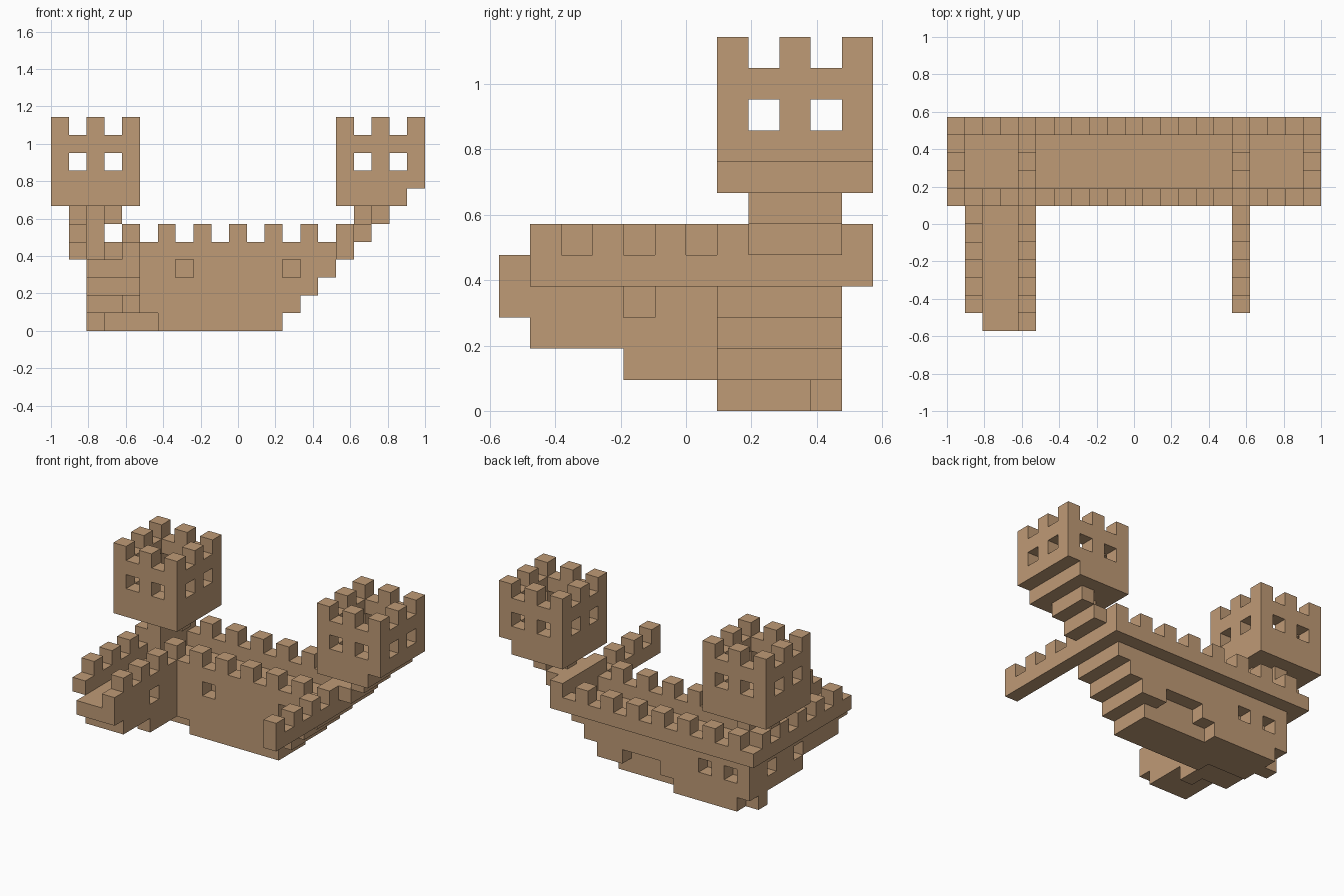
import bpy, bmesh

cube = bpy.data.objects.get("Cube")
if cube:
    bpy.data.objects.remove(cube, do_unlink=True)

U = 2 / 21                      # edge of one block
ORIGIN = (-10.5, -6.0, 0.0)     # block grid offset

mat = bpy.data.materials.new("tan_wood")
mat.use_nodes = True
COLOUR = (0.52, 0.325, 0.18, 1)
mat.diffuse_color = COLOUR
bsdf = next(n for n in mat.node_tree.nodes if n.type == 'BSDF_PRINCIPLED')
bsdf.inputs["Base Color"].default_value = COLOUR
bsdf.inputs["Roughness"].default_value = 0.8


def box(x0, x1, y0, y1, z0, z1):
    """Block cells of a box, both ends included."""
    return {(x, y, z) for x in range(x0, x1 + 1)
            for y in range(y0, y1 + 1) for z in range(z0, z1 + 1)}


def hull():
    c = set()
    # main body, stepping outwards to the right
    for z in range(4):
        c |= box(5 if z else 6, 12 + z, 7, 10, z, z)
    c -= box(8, 12, 10, 10, 0, 0)           # cut away keel at the back
    c |= box(3, 5, 8, 10, 0, 0) | {(2, 9, 0)}
    c |= box(2, 4, 7, 10, 1, 3)
    # forward arm, stepping upwards to the front
    c |= box(2, 4, 0, 6, 3, 3) | box(2, 4, 1, 6, 2, 2)
    c |= box(4, 4, 4, 6, 1, 1) | box(2, 3, 5, 6, 1, 1)
    # windows and back doorway
    c -= {(7, 7, 3), (13, 7, 3), (4, 4, 3), (3, 10, 2), (5, 10, 2),
          (2, 5, 2), (2, 8, 2)}
    c -= box(9, 11, 10, 10, 1, 1)
    return c


def deck_walls():
    c = box(1, 16, 11, 11, 4, 4) | box(4, 16, 7, 7, 4, 4)      # back, front
    c |= box(1, 1, 1, 11, 4, 4) | box(4, 4, 0, 7, 4, 4)        # left arm
    c |= box(16, 16, 1, 11, 4, 4)                              # right arm
    # battlements
    c |= {(x, 11, 5) for x in range(2, 17, 2)}
    c |= {(x, 7, 5) for x in range(4, 17, 2)}
    c |= {(1, y, 5) for y in range(2, 11, 2)}
    c |= {(x, y, 5) for x in (4, 16) for y in (1, 3, 5)}
    return c


def tower(x0):
    x1 = x0 + 4
    c = box(x0, x1, 7, 11, 7, 10) - box(x0 + 1, x1 - 1, 8, 10, 8, 10)
    for a in (1, 3):                        # window pairs on each side
        c -= {(x0 + a, 7, 9), (x0 + a, 11, 9), (x0, 7 + a, 9), (x1, 7 + a, 9)}
    for a in (0, 2, 4):                     # battlements
        c |= {(x0 + a, 7, 11), (x0 + a, 11, 11), (x0, 7 + a, 11), (x1, 7 + a, 11)}
    return c


parts = {
    "hull": hull(),
    "deck_walls": deck_walls(),
    "left_tower": tower(0),
    "right_tower": tower(16) - box(20, 20, 7, 11, 7, 7),
    "left_neck": box(2, 2, 8, 10, 4, 6) | {(1, 9, 6), (3, 9, 6)},
    "right_neck": box(16, 17, 8, 10, 5, 5) | box(18, 18, 8, 10, 6, 6) | {(17, 9, 6)},
}
solid = set().union(*parts.values())


def build(name, cells):
    """Mesh the outer skin of a set of blocks."""
    bm = bmesh.new()
    verts = {}

    def vert(p):
        if p not in verts:
            verts[p] = bm.verts.new([(a + o) * U for a, o in zip(p, ORIGIN)])
        return verts[p]

    for cell in sorted(cells):
        for axis in range(3):
            for side in (0, 1):
                near = list(cell)
                near[axis] += 2 * side - 1
                if tuple(near) in solid:
                    continue
                ring = []
                for s, t in ((0, 0), (1, 0), (1, 1), (0, 1)):
                    p = list(cell)
                    p[axis] += side
                    p[(axis + 1) % 3] += s
                    p[(axis + 2) % 3] += t
                    ring.append(vert(tuple(p)))
                bm.faces.new(ring if side else ring[::-1])
    me = bpy.data.meshes.new(name)
    bm.to_mesh(me)
    bm.free()
    me.materials.append(mat)
    bpy.context.collection.objects.link(bpy.data.objects.new(name, me))


for part_name, part_cells in parts.items():
    build(part_name, part_cells)
